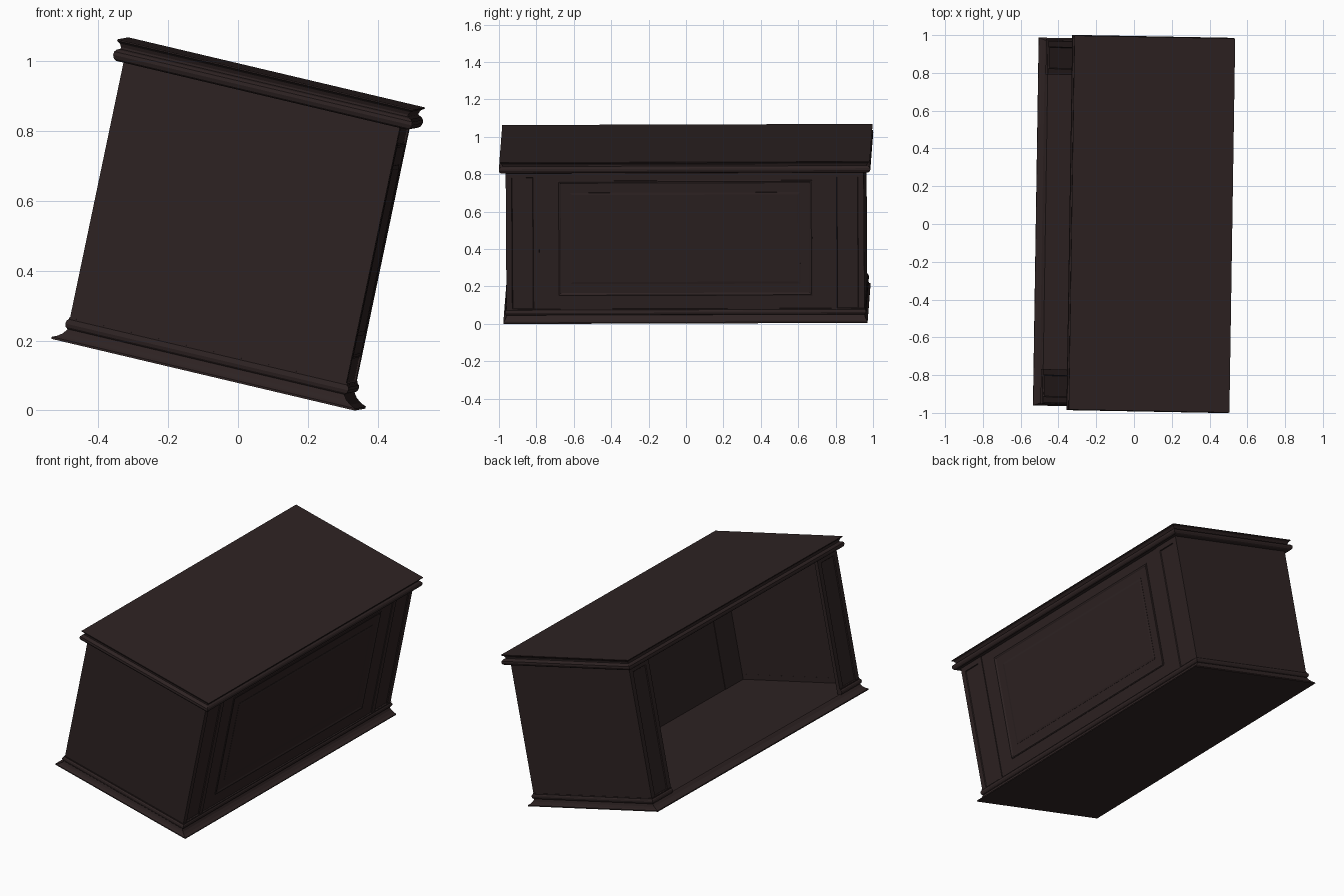
import bpy, bmesh
from mathutils import Matrix

if "Cube" in bpy.data.objects:
    bpy.data.objects.remove(bpy.data.objects["Cube"])

# Dark wood, one colour for the whole counter
wood = bpy.data.materials.new("dark_wood")
wood.diffuse_color = (0.027, 0.0165, 0.0165, 1)
wood.use_nodes = True
wood.node_tree.nodes["Principled BSDF"].inputs["Base Color"].default_value = wood.diffuse_color

# Tilted placement: columns are depth, length and height directions
PLACE = Matrix(((0.973, 0.0155, 0.205, -0.085),
                (-0.018, 1.0, -0.006, 0.005),
                (-0.230, 0.003, 0.979, 0.105),
                (0, 0, 0, 1)))
HU, HV = 0.407, 0.957      # body half depth, half length
W0, W1 = 0.071, 0.82       # body bottom and top
POST = 0.177               # corner pilaster width


def finish(name, bm):
    bmesh.ops.recalc_face_normals(bm, faces=bm.faces[:])
    bm.transform(PLACE)
    me = bpy.data.meshes.new(name)
    bm.to_mesh(me)
    bm.free()
    me.materials.append(wood)
    ob = bpy.data.objects.new(name, me)
    bpy.context.collection.objects.link(ob)
    return ob


def bridge(bm, a, b, closed=True):
    n = len(a)
    for i in range(n if closed else n - 1):
        j = (i + 1) % n
        bm.faces.new((a[i], a[j], b[j], b[i]))


def box(name, u0, u1, v0, v1, w0, w1):
    bm = bmesh.new()
    lo, hi = [[bm.verts.new(p + (w,)) for p in
               ((u0, v0), (u1, v0), (u1, v1), (u0, v1))] for w in (w0, w1)]
    bridge(bm, lo, hi)
    bm.faces.new(lo)
    bm.faces.new(hi)
    return finish(name, bm)


def sweep(name, path, profile, ring, vscale):
    """Mitred moulding. path: (u, v, su, sv); profile: (offset, w).
    ring=True: path closes and ends are capped; else profile closes."""
    bm = bmesh.new()
    rows = [[bm.verts.new((u + su * o, v + sv * o * vscale, w))
             for u, v, su, sv in path] for o, w in profile]
    for a, b in zip(rows, rows[1:]):
        bridge(bm, a, b, ring)
    if ring:
        bm.faces.new(rows[0])
        bm.faces.new(rows[-1])
    else:
        bridge(bm, rows[-1], rows[0], False)
        bm.faces.new([r[0] for r in rows])
        bm.faces.new([r[-1] for r in rows])
    return finish(name, bm)


def panel(name, v0, v1, w0, w1, side, steps, back):
    """Board with nested inset steps (inset, depth), on the +u or -u side."""
    bm = bmesh.new()
    rings = []
    for ins, u in [(0, back)] + steps:
        rings.append([bm.verts.new((side * u, v, w)) for v, w in
                      ((v0 + ins, w0 + ins), (v1 - ins, w0 + ins),
                       (v1 - ins, w1 - ins), (v0 + ins, w1 - ins))])
    for a, b in zip(rings, rings[1:]):
        bridge(bm, a, b)
    bm.faces.new(rings[0])
    bm.faces.new(rings[-1])
    return finish(name, bm)


CORNERS = [(-HU, -HV, -1, -1), (HU, -HV, 1, -1), (HU, HV, 1, 1), (-HU, HV, -1, 1)]
# Open path: front and both ends, returning across the back posts
RETURNS = ([(-HU, -HV + POST, -1, 0)] + CORNERS + [(-HU, HV - POST, -1, 0)])

# Counter top with cove and rounded bead
sweep("counter_top", CORNERS,
      [(-0.005, 0.818), (0.022, 0.818), (0.029, 0.823), (0.033, 0.833),
       (0.032, 0.843), (0.026, 0.850), (0.016, 0.854), (0.016, 0.860),
       (0.021, 0.869), (0.030, 0.875), (0.030, 0.879)], True, 1.1)

# Flared base plate carrying the floor
sweep("base_plate", CORNERS,
      [(0.040, 0.0), (0.040, 0.006), (0.024, 0.013), (0.010, 0.024),
       (0.0, 0.038), (-0.004, 0.041)], True, 0.42)

# Rounded bead above the base
sweep("base_bead", RETURNS,
      [(-0.016, 0.038), (0.001, 0.038), (0.007, 0.043), (0.010, 0.052),
       (0.008, 0.061), (0.003, 0.066), (0.003, 0.071), (-0.016, 0.071)], False, 0.9)

# End walls
for s, nm in ((-1, "near"), (1, "far")):
    v0, v1 = sorted((s * HV, s * (HV - 0.014)))
    box(nm + "_end_wall", -HU + 0.001, HU - 0.001, v0, v1, 0.04, W1)

# Corner pilasters with recessed fields, front and back
for s, nm in ((-1, "near"), (1, "far")):
    v0, v1 = sorted((s * HV, s * (HV - POST)))
    for side, sn in ((1, "front"), (-1, "back")):
        panel(f"{nm}_{sn}_pilaster", v0, v1, W0 - 0.03, W1, side,
              [(0, HU), (0.031, HU), (0.034, HU - 0.005)], HU - 0.022)

# Long front: framed board, raised moulding, raised inner field
IV = HV - POST
panel("front_frame", -IV, IV, W0 - 0.03, W1, 1, [(0, 0.402)], 0.388)
panel("front_moulding", -0.68, 0.68, 0.141, 0.77, 1,
      [(0, 0.405), (0.005, 0.407), (0.012, 0.405), (0.016, 0.4025)], 0.400)
panel("front_raised_field", -0.615, 0.615, 0.206, 0.705, 1,
      [(0, 0.404), (0.012, 0.406)], 0.400)
